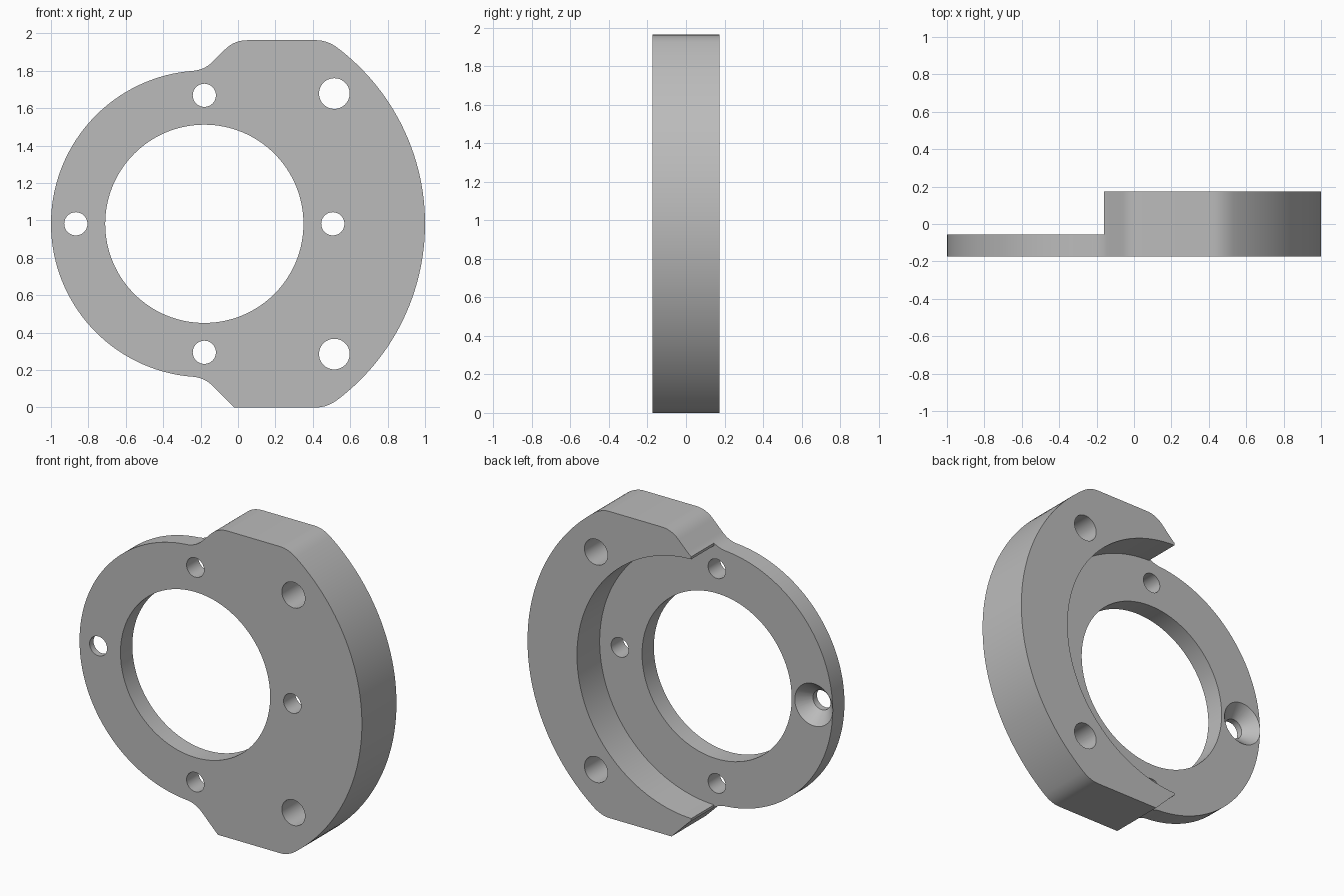
import bpy, bmesh, math
from mathutils import Vector

if "Cube" in bpy.data.objects:
    bpy.data.objects.remove(bpy.data.objects["Cube"], do_unlink=True)

TOP = 1.963                       # overall height
CX, CZ = -0.18, TOP / 2           # bore centre
FRONT, FLOOR, BACK = -0.175, -0.055, 0.175

grey = bpy.data.materials.new("plain_grey")
grey.use_nodes = True
grey.diffuse_color = (0.5, 0.5, 0.5, 1)
grey.node_tree.nodes["Principled BSDF"].inputs["Base Color"].default_value = (0.5, 0.5, 0.5, 1)


def arc(r, a0, a1, n, x=CX, z=CZ):
    angles = [math.radians(a0 + (a1 - a0) * i / n) for i in range(n + 1)]
    return [Vector((x + r * math.cos(a), z + r * math.sin(a))) for a in angles]


def rounded(a, corner, b, n=10):
    """Curved corner from a to b, end points included."""
    a, c, b = Vector(a), Vector(corner), Vector(b)
    return [a * (1 - t) ** 2 + c * 2 * t * (1 - t) + b * t * t
            for t in (i / n for i in range(n + 1))]


def flip(points):
    return [Vector((p.x, TOP - p.y)) for p in reversed(points)]


def loft(name, sections):
    """Solid through equal-length outlines given as (y, points)."""
    bm = bmesh.new()
    rings = [[bm.verts.new((p.x, y, p.y)) for p in pts] for y, pts in sections]
    for r0, r1 in zip(rings, rings[1:]):
        for i in range(len(r0)):
            j = (i + 1) % len(r0)
            bm.faces.new((r0[i], r0[j], r1[j], r1[i]))
    bm.faces.new(rings[0])
    bm.faces.new(rings[-1])
    bmesh.ops.recalc_face_normals(bm, faces=bm.faces)
    mesh = bpy.data.meshes.new(name)
    bm.to_mesh(mesh)
    bm.free()
    mesh.materials.append(grey)
    obj = bpy.data.objects.new(name, mesh)
    bpy.context.collection.objects.link(obj)
    return obj


def hole(name, x, z, r, n=48):
    circle = arc(r, 0, 360 - 360 / n, n - 1, x, z)
    return loft(name, [(FRONT - 0.1, circle), (BACK + 0.1, circle)])


# Outer outline: round left side, shouldered thick right side
left = arc(0.82, 95, 265, 72)
right = arc(1.18, -53, 53, 64)
neck = rounded(left[-1], (-0.18, 0.162), (-0.13, 0.11))
heel = rounded((0.42, 0), (0.476, 0), right[0])
crown = rounded((0.05, TOP), (-0.02, TOP), (-0.07, TOP - 0.05))
outline = (left + neck[1:] + [Vector((-0.02, 0))] + heel[:-1] + right
           + flip(heel)[1:] + crown + flip(neck)[:-1])
plate = loft("flange_plate", [(FRONT, outline), (BACK, outline)])

# Rear recess: round pocket that opens out to the whole left side
recess = arc(0.83, -88.6, 88.6, 72)
recess += [Vector((recess[-1].x, TOP + 0.2)), Vector((-1.3, TOP + 0.2)),
           Vector((-1.3, -0.2)), Vector((recess[0].x, -0.2))]
cutters = [loft("recess_cutter", [(FLOOR, recess), (BACK + 0.1, recess)]),
           hole("bore_cutter", CX, CZ, 0.53, 128)]

# Four small bolt holes around the bore and two larger mounting holes
for i in range(4):
    a = i * math.pi / 2
    cutters.append(hole("bolt_hole_cutter", CX + 0.687 * math.cos(a),
                        CZ + 0.687 * math.sin(a), 0.062))
for z in (0.285, TOP - 0.285):
    cutters.append(hole("mounting_hole_cutter", 0.515, z, 0.082))

# Countersink on the rear of the left bolt hole
sink = [(FLOOR - 0.08, 0.062), (FLOOR, 0.135), (FLOOR + 0.02, 0.153)]
cutters.append(loft("countersink_cutter", [
    (y, arc(r, 0, 352.5, 47, CX - 0.687, CZ)) for y, r in sink]))

bpy.ops.object.select_all(action="DESELECT")
bpy.context.view_layer.objects.active = plate
plate.select_set(True)
for c in cutters:
    c.hide_render = True
    mod = plate.modifiers.new(c.name, "BOOLEAN")
    mod.operation, mod.solver, mod.object = "DIFFERENCE", "EXACT", c
    bpy.ops.object.modifier_apply(modifier=mod.name)
for c in cutters:
    bpy.data.objects.remove(c, do_unlink=True)

bpy.ops.object.shade_smooth_by_angle(angle=math.radians(25))
